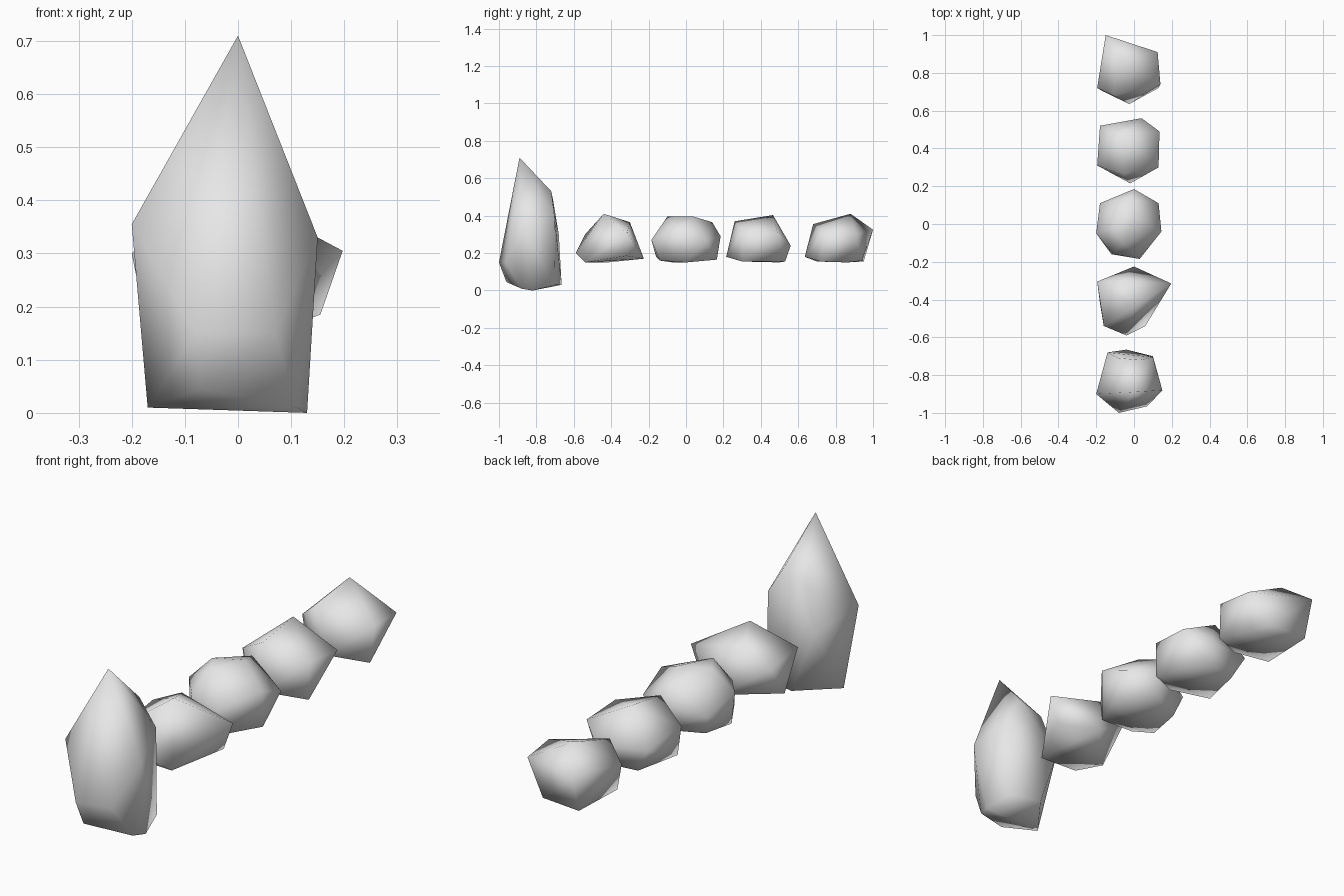
import bpy
import bmesh

default_cube = bpy.data.objects.get("Cube")
if default_cube:
    bpy.data.objects.remove(default_cube, do_unlink=True)

# One plain stone colour
stone = bpy.data.materials.new("stone_grey")
stone.use_nodes = True
colour = (0.8, 0.8, 0.8, 1)
stone.diffuse_color = colour
stone.node_tree.nodes["Principled BSDF"].inputs["Base Color"].default_value = colour


def build_rock(name, crown, waist, base):
    """Wrap a faceted stone around its crown, waist and base corners."""
    bm = bmesh.new()
    for corner in crown + waist + base:
        bm.verts.new(corner)
    hull = bmesh.ops.convex_hull(bm, input=bm.verts)
    spare = [g for g in hull["geom_interior"] if isinstance(g, bmesh.types.BMVert)]
    bmesh.ops.delete(bm, geom=spare, context='VERTS')
    bmesh.ops.recalc_face_normals(bm, faces=bm.faces)
    for face in bm.faces:
        face.smooth = True
    mesh = bpy.data.meshes.new(name)
    bm.to_mesh(mesh)
    bm.free()
    mesh.materials.append(stone)
    rock = bpy.data.objects.new(name, mesh)
    bpy.context.collection.objects.link(rock)
    return rock


# Tall pointed stone at the front
build_rock(
    "tall_front_rock",
    crown=[(0, -.89, .71), (.03, -.72, .53), (-.08, -.71, .48)],
    waist=[(-.2, -.9, .355), (.15, -.88, .33), (.1, -.705, .41),
           (-.14, -.68, .3), (-.08, -1, .15), (.07, -.965, .15)],
    base=[(-.17, -.84, .01), (-.07, -.96, .045), (.13, -.82, 0),
          (.11, -.88, .01), (-.04, -.665, .03), (.1, -.7, .03)],
)

# Wedge-shaped stone
build_rock(
    "wedge_rock",
    crown=[(0, -.44, .41), (-.06, -.3, .365)],
    waist=[(.197, -.315, .305), (-.195, -.305, .3), (-.16, -.54, .3)],
    base=[(0, -.225, .17), (.155, -.32, .185), (.06, -.54, .15),
          (-.04, -.59, .2), (-.12, -.53, .15), (-.18, -.42, .15)],
)

# Rounded stone in the middle
build_rock(
    "middle_rock",
    crown=[(-.11, -.02, .395), (-.06, -.1, .395), (.01, .04, .395), (-.03, .14, .365)],
    waist=[(.145, -.04, .325), (.13, .11, .265), (0, .185, .29), (-.18, .11, .25),
           (-.2, -.05, .3), (-.11, -.16, .29), (.03, -.185, .27)],
    base=[(.12, 0, .15), (.06, -.14, .16), (-.12, -.16, .18),
          (-.17, -.07, .15), (-.15, .08, .16), (.02, .165, .165)],
)

# Blocky stone behind the middle
build_rock(
    "blocky_rock",
    crown=[(-.06, .465, .403), (-.06, .26, .37)],
    waist=[(.13, .3, .315), (.135, .49, .3), (.04, .56, .24),
           (-.18, .52, .26), (-.195, .31, .29)],
    base=[(-.02, .215, .18), (.13, .3, .155), (.04, .53, .155),
          (-.12, .5, .15), (-.17, .3, .155)],
)

# Last stone at the back
build_rock(
    "back_rock",
    crown=[(-.08, .88, .41), (-.11, .68, .355)],
    waist=[(.14, .74, .31), (.125, .91, .3), (-.15, 1, .325), (-.195, .72, .28)],
    base=[(-.025, .635, .18), (.13, .72, .155), (.07, .86, .15),
          (.03, .94, .16), (-.15, .95, .155), (-.16, .7, .155)],
)
